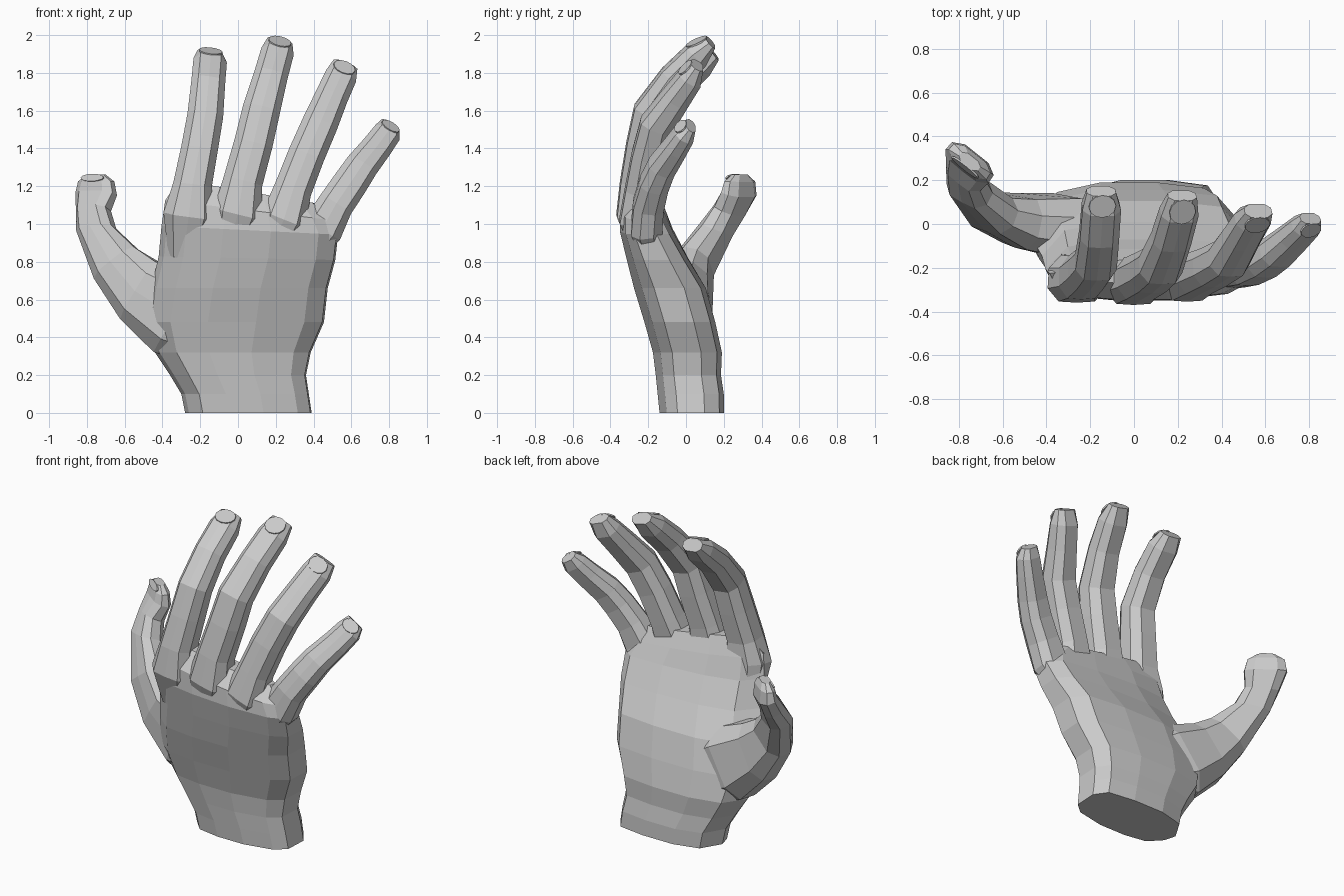
import bpy, bmesh, math
from mathutils import Vector, Matrix

if "Cube" in bpy.data.objects:
    bpy.data.objects.remove(bpy.data.objects["Cube"])

skin = bpy.data.materials.new("plain_grey")
skin.diffuse_color = (0.6, 0.6, 0.6, 1)
skin.use_nodes = True
skin.node_tree.nodes["Principled BSDF"].inputs["Base Color"].default_value = skin.diffuse_color


def make_object(name, bm):
    bmesh.ops.recalc_face_normals(bm, faces=bm.faces)
    me = bpy.data.meshes.new(name)
    bm.to_mesh(me)
    bm.free()
    me.materials.append(skin)
    ob = bpy.data.objects.new(name, me)
    bpy.context.collection.objects.link(ob)
    return ob


def loft(name, rings):
    """Skin a list of closed point rings and cap both ends."""
    bm = bmesh.new()
    vs = [[bm.verts.new(p) for p in r] for r in rings]
    n = len(vs[0])
    for a, b in zip(vs, vs[1:]):
        for i in range(n):
            j = (i + 1) % n
            bm.faces.new((a[i], a[j], b[j], b[i]))
    bm.faces.new(vs[0][::-1])
    bm.faces.new(vs[-1])
    return make_object(name, bm)


# faceted finger cross-section (width, depth); negative depth is the nail side
SECTION = [(-1, -.4), (-.62, -.95), (0, -1), (.62, -.95), (1, -.4),
           (.97, .45), (.55, 1), (-.55, 1), (-.97, .45)]


def digit(name, path, axes):
    """Loft (x, y, z, width, thickness) stations, then lay a nail on the tip."""
    pts = [Vector(p[:3]) for p in path]
    rings, dorsal = [], []
    for i, p in enumerate(path):
        t = (pts[min(i + 1, len(pts) - 1)] - pts[max(i - 1, 0)]).normalized()
        w = Vector(axes[i]).normalized()
        v = t.cross(w).normalized()
        rings.append([pts[i] + w * a * p[3] / 2 + v * b * p[4] / 2 for a, b in SECTION])
        dorsal.append(pts[i] - v * p[4] / 2)
    ob = loft(name, rings)
    # nail plate
    a, b = dorsal[-2], dorsal[-1]
    y = (b - a).normalized()
    x = Vector(axes[-2])
    x = (x - y * x.dot(y)).normalized()
    z = x.cross(y)
    m = Matrix((x, y, z)).transposed().to_4x4()
    m.translation = (a + b) / 2
    bm = bmesh.new()
    bmesh.ops.create_cone(bm, cap_ends=True, segments=12, radius1=.5, radius2=.5, depth=1)
    bmesh.ops.transform(bm, verts=bm.verts, matrix=m @ Matrix.Diagonal(
        (path[-2][3] * .7, (b - a).length * 1.1, .009, 1)))
    make_object(name + "_nail", bm)
    return ob


# palm: z, left x, right x, back y, palm y, slant along x
PALM = [(0, -.28, .39, -.14, .20, 0),
        (.10, -.30, .375, -.15, .20, 0),
        (.20, -.36, .36, -.16, .185, 0),
        (.32, -.44, .385, -.175, .19, 0),
        (.48, -.49, .455, -.22, .155, 0),
        (.66, -.46, .475, -.275, .105, 0),
        (.82, -.42, .515, -.315, .01, -.02),
        (.97, -.405, .53, -.35, -.07, -.05),
        (1.08, -.385, .49, -.345, -.115, -.12),
        (1.18, -.31, .40, -.27, -.165, -.17)]
OUTLINE = [(0, .52), (.03, .3), (.14, .07), (.35, 0), (.62, 0), (.89, .11), (.99, .28),
           (1, .7), (.92, .93), (.66, 1), (.35, 1), (.11, .88)]
hand = loft("hand", [[(l + u * (r - l), yb + v * (yp - yb), z + s * (l + u * (r - l)))
                      for u, v in OUTLINE] for z, l, r, yb, yp, s in PALM])


def finger(name, path):
    """A digit whose buried root fades into the back of the palm."""
    k, tip = path[0], path[-1]
    d = Vector((tip[0] - k[0], 0, tip[2] - k[2])).normalized()
    root = (k[0] - d.x * .22, k[1] + .05, k[2] - d.z * .22, k[3] * .6, k[4] * .65)
    return digit(name, [root] + path, [(d.z, 0, -d.x)] * (len(path) + 1))


# fingers, knuckle to tip
parts = [
    finger("index_finger", [
        (-.26, -.25, 1.05, .27, .22), (-.242, -.245, 1.20, .205, .20),
        (-.205, -.21, 1.39, .195, .195), (-.175, -.175, 1.56, .19, .185),
        (-.16, -.05, 1.73, .18, .16), (-.15, .08, 1.845, .178, .14),
        (-.15, .15, 1.90, .135, .075)]),
    finger("middle_finger", [
        (0, -.265, 1.06, .26, .21), (.025, -.25, 1.22, .21, .20),
        (.08, -.22, 1.42, .205, .195), (.12, -.19, 1.59, .20, .185),
        (.17, -.065, 1.77, .18, .16), (.205, .055, 1.895, .175, .14),
        (.22, .13, 1.962, .135, .07)]),
    finger("ring_finger", [
        (.245, -.255, 1.03, .24, .20), (.29, -.23, 1.18, .20, .19),
        (.36, -.20, 1.36, .195, .18), (.43, -.16, 1.52, .19, .175),
        (.49, -.06, 1.66, .175, .15), (.54, .02, 1.77, .17, .13),
        (.567, .06, 1.84, .135, .07)]),
    finger("little_finger", [
        (.45, -.21, .98, .22, .17), (.515, -.20, 1.10, .19, .165),
        (.59, -.17, 1.21, .185, .155), (.65, -.13, 1.30, .175, .145),
        (.73, -.06, 1.40, .16, .125), (.785, -.01, 1.475, .15, .11),
        (.805, .025, 1.52, .11, .06)])]

# thumb with the wide web at its root
parts.append(digit("thumb", [
    (-.12, -.02, .42, .40, .20), (-.32, -.015, .52, .46, .29), (-.52, .01, .65, .36, .24),
    (-.645, .05, .79, .275, .18), (-.75, .16, .97, .21, .15), (-.765, .23, 1.07, .20, .13),
    (-.75, .28, 1.16, .25, .11), (-.75, .285, 1.225, .22, .085),
    (-.75, .285, 1.262, .11, .05)],
    [(.5, -.1, .87), (.53, -.1, .85), (.52, -.15, .85), (.75, -.2, .6), (.85, -.45, .15),
     (.75, -.6, .1), (.78, -.62, 0), (.78, -.62, 0), (.78, -.62, 0)]))

# fuse the digits into the palm
bpy.context.view_layer.objects.active = hand
for ob in parts:
    mod = hand.modifiers.new("join", 'BOOLEAN')
    mod.operation = 'UNION'
    mod.solver = 'EXACT'
    mod.object = ob
    bpy.ops.object.modifier_apply(modifier=mod.name)
    bpy.data.objects.remove(ob)
for p in hand.data.polygons:
    p.use_smooth = False
